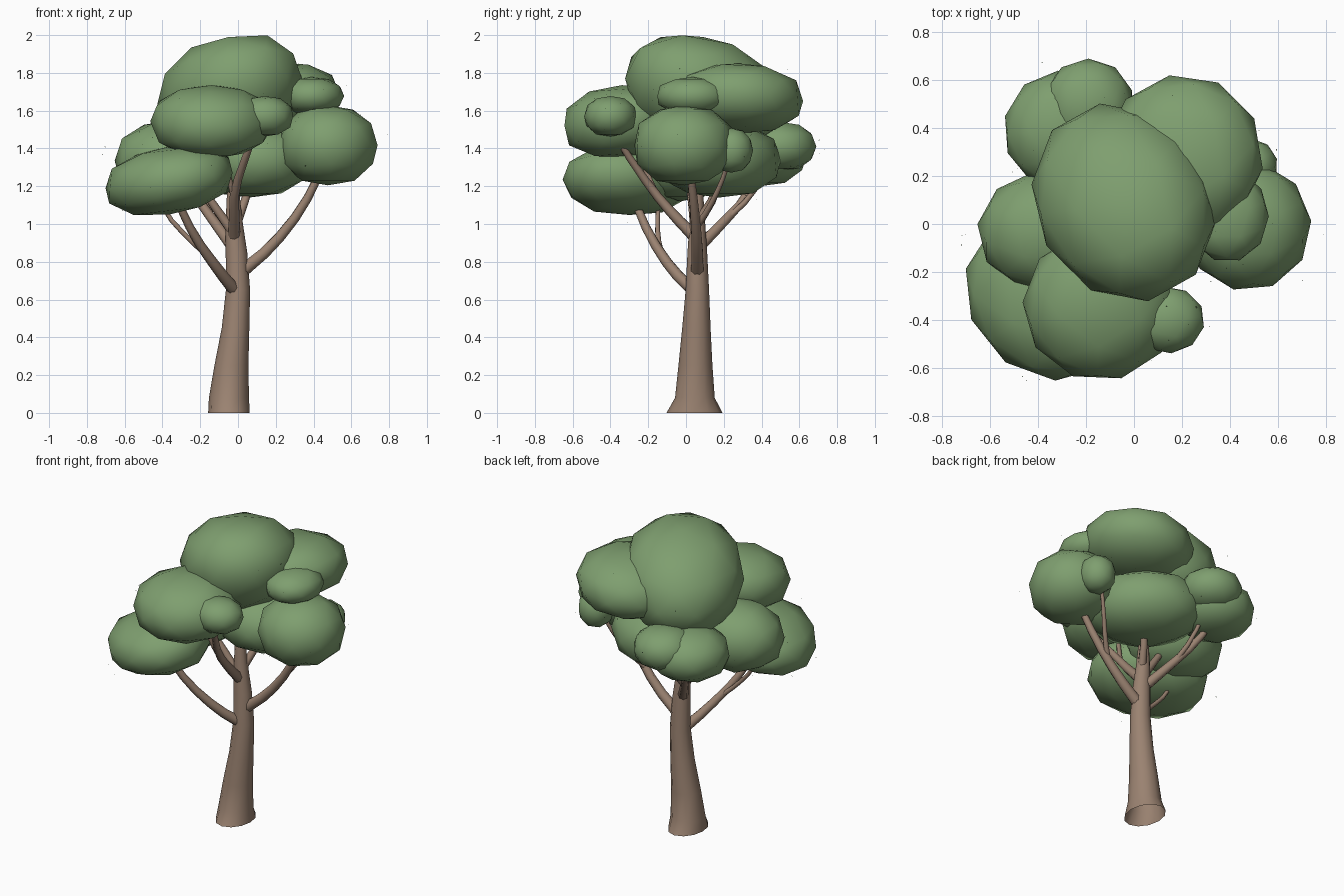
import bpy, bmesh, math, random
from mathutils import Vector, Matrix

if "Cube" in bpy.data.objects:
    bpy.data.objects.remove(bpy.data.objects["Cube"])

random.seed(4)


def material(name, rgb):
    m = bpy.data.materials.new(name)
    m.diffuse_color = (*rgb, 1)
    m.use_nodes = True
    m.node_tree.nodes["Principled BSDF"].inputs["Base Color"].default_value = m.diffuse_color
    return m


LEAF = material("leaf green", (0.21, 0.345, 0.16))
BARK = material("bark brown", (0.325, 0.225, 0.165))


def finish(bm, name, mat, smooth=True):
    bmesh.ops.recalc_face_normals(bm, faces=bm.faces)
    me = bpy.data.meshes.new(name)
    for f in bm.faces:
        f.smooth = smooth and len(f.verts) <= 4
    bm.to_mesh(me)
    bm.free()
    me.materials.append(mat)
    ob = bpy.data.objects.new(name, me)
    bpy.context.collection.objects.link(ob)
    return ob


def skin(bm, rings):
    """Bridge equal-sided rings of points into a tube, open at its root."""
    loops = [[bm.verts.new(p) for p in r] for r in rings]
    n = len(loops[0])
    for a, b in zip(loops, loops[1:]):
        for i in range(n):
            j = (i + 1) % n
            bm.faces.new((a[i], a[j], b[j], b[i]))
    bm.faces.new(loops[-1])


def circle(n):
    return [(math.cos(2 * math.pi * i / n), math.sin(2 * math.pi * i / n)) for i in range(n)]


def branch(name, pts, r0, r1):
    pts = [Vector(p) for p in pts]
    # smooth the path by one corner-rounding pass
    path = [pts[0]]
    for a, b in zip(pts, pts[1:]):
        path += [a.lerp(b, 0.25), a.lerp(b, 0.75)]
    path.append(pts[-1])
    rings = []
    for i, p in enumerate(path):
        t = (path[min(i + 1, len(path) - 1)] - path[max(i - 1, 0)]).normalized()
        u = t.cross(Vector((0.6, -0.8, 0.1))).normalized()
        v = t.cross(u)
        r = r0 + (r1 - r0) * i / (len(path) - 1)
        rings.append([p + u * c * r + v * s * r for c, s in circle(8)])
    bm = bmesh.new()
    skin(bm, rings)
    finish(bm, name, BARK)


# Trunk: z, centre x, centre y, radius x, radius y
trunk = [(0, -0.048, 0.045, 0.11, 0.148), (0.08, -0.048, 0.047, 0.106, 0.105),
         (0.25, -0.035, 0.05, 0.09, 0.09), (0.45, -0.013, 0.055, 0.073, 0.075),
         (0.65, 0.0, 0.06, 0.064, 0.062), (0.85, -0.008, 0.06, 0.057, 0.052),
         (1.0, -0.02, 0.06, 0.046, 0.042), (1.15, -0.025, 0.06, 0.034, 0.032),
         (1.35, -0.02, 0.08, 0.022, 0.022)]
bm = bmesh.new()
skin(bm, [[(x + rx * c, y + ry * s, z) for c, s in circle(12)] for z, x, y, rx, ry in trunk])
finish(bm, "trunk", BARK)

# Limbs and their side twigs
branch("front_left_limb", [(-0.01, 0.05, 0.64), (-0.1, -0.07, 0.75), (-0.23, -0.19, 0.93), (-0.33, -0.28, 1.14)], 0.036, 0.018)
branch("front_left_twig", [(-0.17, -0.13, 0.84), (-0.27, -0.15, 0.93), (-0.38, -0.15, 1.05), (-0.44, -0.14, 1.2)], 0.016, 0.01)
branch("right_limb", [(0.01, 0.06, 0.74), (0.18, 0.06, 0.88), (0.34, 0.045, 1.08), (0.45, 0.02, 1.3)], 0.038, 0.018)
branch("right_twig", [(0.26, 0.06, 0.99), (0.33, 0.12, 1.08), (0.39, 0.18, 1.2), (0.45, 0.23, 1.34)], 0.018, 0.01)
branch("front_limb", [(-0.02, 0.04, 0.94), (-0.02, -0.06, 1.04), (-0.02, -0.18, 1.18), (0.06, -0.34, 1.41), (0.1, -0.38, 1.5)], 0.034, 0.012)
branch("front_twig", [(-0.02, -0.15, 1.14), (-0.05, -0.2, 1.25), (-0.09, -0.26, 1.42)], 0.018, 0.01)
branch("back_left_limb", [(-0.02, 0.06, 0.87), (-0.11, 0.18, 0.99), (-0.22, 0.32, 1.14), (-0.32, 0.4, 1.34)], 0.034, 0.016)
branch("back_left_twig", [(-0.14, 0.22, 1.03), (-0.17, 0.34, 1.14), (-0.2, 0.48, 1.36)], 0.018, 0.01)
branch("left_limb", [(-0.03, 0.05, 0.96), (-0.15, 0.03, 1.13), (-0.3, 0.0, 1.35)], 0.028, 0.014)
branch("back_right_limb", [(-0.01, 0.06, 1.0), (0.05, 0.16, 1.16), (0.16, 0.28, 1.55)], 0.028, 0.014)

# Foliage clumps: centre, radii, facet turn, yaw of the long axis (degrees), slope in x and y
clumps = {
    "crown_clump": ((-0.042, 0.09, 1.695), (0.37, 0.43, 0.295), 0.3, 30, 0.13, -0.15),
    "front_clump": ((-0.14, -0.34, 1.542), (0.325, 0.315, 0.193), 0.9, 0, 0.0, 0.07),
    "front_small_clump": ((0.14, -0.4, 1.57), (0.155, 0.14, 0.107), 0.1, 0, 0, 0),
    "lower_left_clump": ((-0.365, -0.31, 1.23), (0.315, 0.37, 0.18), 0.5, 45, 0.12, 0),
    "left_clump": ((-0.34, -0.03, 1.335), (0.315, 0.26, 0.215), 0.2, 0, 0, 0),
    "back_left_clump": ((-0.3, 0.39, 1.36), (0.245, 0.25, 0.16), 0.7, 0, 0, 0),
    "back_small_clump": ((-0.19, 0.5, 1.41), (0.19, 0.19, 0.13), 0.0, 0, 0, 0),
    "right_clump": ((0.475, -0.01, 1.417), (0.265, 0.27, 0.212), 0.4, 0, 0, 0),
    "right_small_clump": ((0.49, 0.24, 1.39), (0.11, 0.115, 0.118), 0.6, 0, 0, 0),
    "back_right_clump": ((0.205, 0.28, 1.665), (0.335, 0.345, 0.185), 0.8, 0, 0.08, -0.03),
    "upper_right_clump": ((0.39, 0.035, 1.678), (0.172, 0.195, 0.1), 0.3, 0, 0, 0),
    "inner_clump": ((0.06, 0.175, 1.34), (0.30, 0.36, 0.2), 0.1, 45, 0, 0),
}
specks = bmesh.new()
for name, (centre, radii, turn, yaw, sx, sy) in clumps.items():
    slope = Matrix.Identity(4)
    slope[2][0], slope[2][1] = sx, sy
    place = (Matrix.Translation(centre) @ slope @ Matrix.Rotation(math.radians(yaw), 4, 'Z')
             @ Matrix.Diagonal((*radii, 1)))
    bm = bmesh.new()
    bmesh.ops.create_icosphere(bm, subdivisions=2, radius=1, matrix=Matrix.Rotation(turn, 4, 'Z'))
    for v in bm.verts:
        # Slightly fuller shoulders than a plain ellipsoid
        c = v.co
        rho = math.hypot(c.x, c.y)
        full = (rho ** 2.35 + abs(c.z) ** 2.35) ** (-1 / 2.35)
        v.co = place @ (c * full)
    finish(bm, name, LEAF)
    # Tiny loose leaves floating just off each clump
    for _ in range(14):
        d = Vector([random.gauss(0, 1) for _ in range(3)]).normalized() * random.uniform(1.05, 1.25)
        p = place @ d
        if p.z < 1.96:
            specks.faces.new([specks.verts.new(p + Vector([random.uniform(-0.004, 0.004) for _ in range(3)]))
                              for _ in range(3)])
finish(specks, "loose_leaves", LEAF, False)
